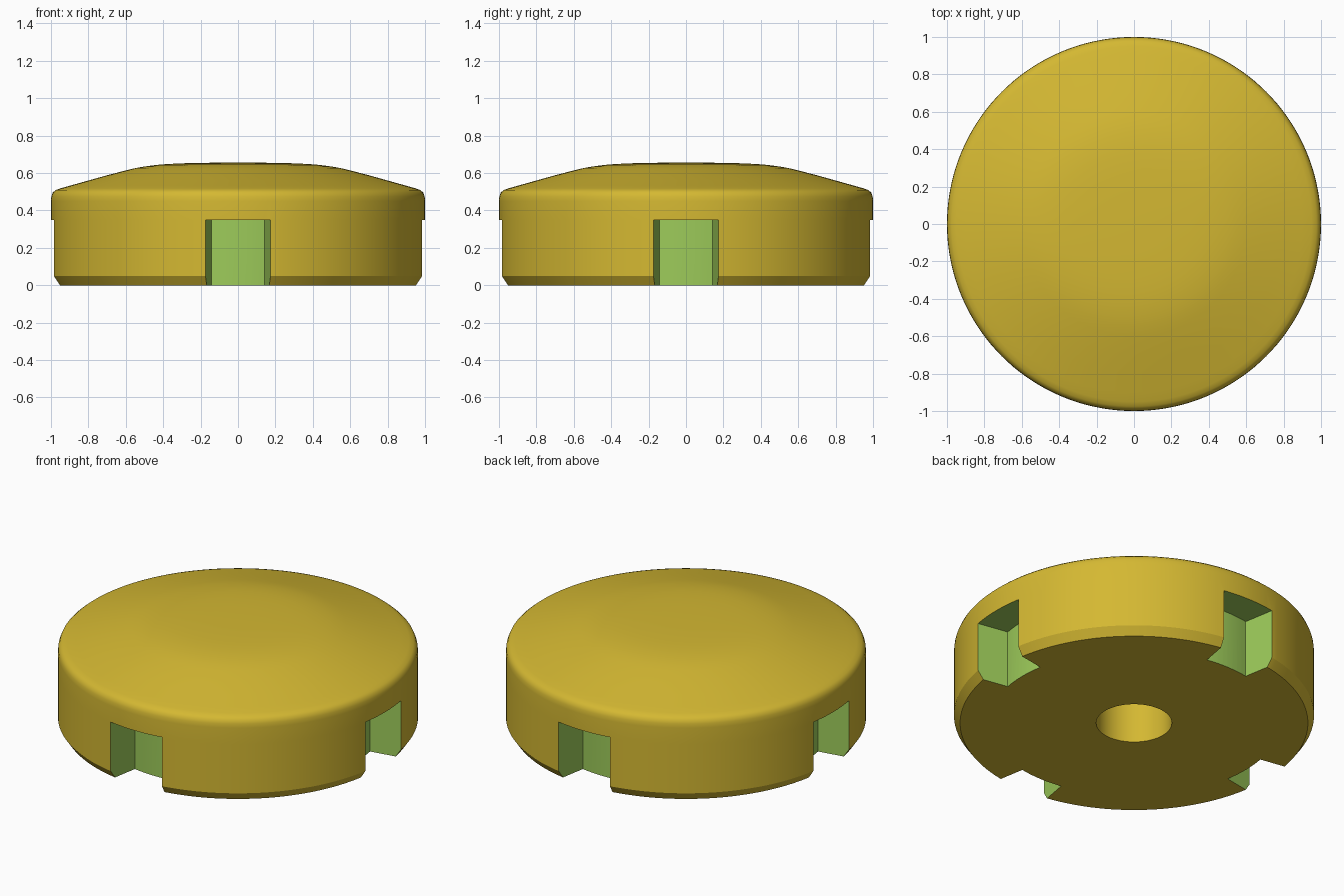
import bpy, bmesh, math
from mathutils import Matrix

if "Cube" in bpy.data.objects:
    bpy.data.objects.remove(bpy.data.objects["Cube"])


def material(name, rgb):
    m = bpy.data.materials.new(name)
    lin = [((c / 255 + 0.055) / 1.055) ** 2.4 for c in rgb]
    m.diffuse_color = (*lin, 1)
    m.use_nodes = True
    m.node_tree.nodes["Principled BSDF"].inputs["Base Color"].default_value = m.diffuse_color
    return m


yellow = material("mustard yellow", (212, 184, 50))
green = material("leaf green", (157, 203, 90))


def make_object(name, bm, mats):
    bmesh.ops.recalc_face_normals(bm, faces=bm.faces[:])
    mesh = bpy.data.meshes.new(name)
    bm.to_mesh(mesh)
    bm.free()
    for m in mats:
        mesh.materials.append(m)
    obj = bpy.data.objects.new(name, mesh)
    bpy.context.collection.objects.link(obj)
    return obj


# Domed round cap with a blind centre hole: profile (radius, height) spun around z
profile = [(0, 0.35), (0.21, 0.35), (0.21, 0), (0.966, 0), (1, 0.05), (1, 0.35),
           (1, 0.45), (0.998, 0.475), (0.99, 0.496), (0.975, 0.509), (0.95, 0.518),
           (0.9, 0.532), (0.8, 0.56), (0.7, 0.588), (0.6, 0.614), (0.55, 0.626),
           (0.5, 0.635), (0.44, 0.643), (0.38, 0.648), (0.3, 0.652), (0.15, 0.655), (0, 0.655)]
bm = bmesh.new()
verts = [bm.verts.new((r, 0, z)) for r, z in profile]
edges = [bm.edges.new(pair) for pair in zip(verts, verts[1:])]
bmesh.ops.spin(bm, geom=verts + edges, cent=(0, 0, 0), axis=(0, 0, 1),
               angle=math.tau, steps=144, use_duplicate=False)
bmesh.ops.remove_doubles(bm, verts=bm.verts[:], dist=1e-4)
cap = make_object("cap_body", bm, [yellow, green])

# Four ring-sector notches with radial side walls, open at the rim and underside
bm = bmesh.new()
half, steps = math.radians(10), 8
arc = [-half + 2 * half * i / steps for i in range(steps + 1)]
outline = [(0.81 * math.cos(a), 0.81 * math.sin(a)) for a in arc]
outline += [(1.15 * math.cos(a), 1.15 * math.sin(a)) for a in reversed(arc)]
for k in range(4):
    turn = Matrix.Rotation(k * math.pi / 2, 3, 'Z')
    low = [bm.verts.new((x, y, -0.1)) for x, y in outline]
    high = [bm.verts.new((x, y, 0.35)) for x, y in outline]
    bm.faces.new(low)
    bm.faces.new(high)
    for i in range(len(low)):
        j = (i + 1) % len(low)
        bm.faces.new((low[i], low[j], high[j], high[i]))
    bmesh.ops.rotate(bm, verts=low + high, cent=(0, 0, 0), matrix=turn)
cutter = make_object("notch_cutter", bm, [green])
cutter.hide_render = True

cut = cap.modifiers.new("notches", 'BOOLEAN')
cut.operation = 'DIFFERENCE'
cut.solver = 'EXACT'
cut.material_mode = 'TRANSFER'
cut.object = cutter

# Apply the cut, then smooth the curved surfaces and keep the edges crisp
bpy.context.view_layer.objects.active = cap
cap.select_set(True)
bpy.ops.object.modifier_apply(modifier=cut.name)
bpy.data.objects.remove(cutter)
bpy.ops.object.shade_smooth_by_angle(angle=math.radians(30))
